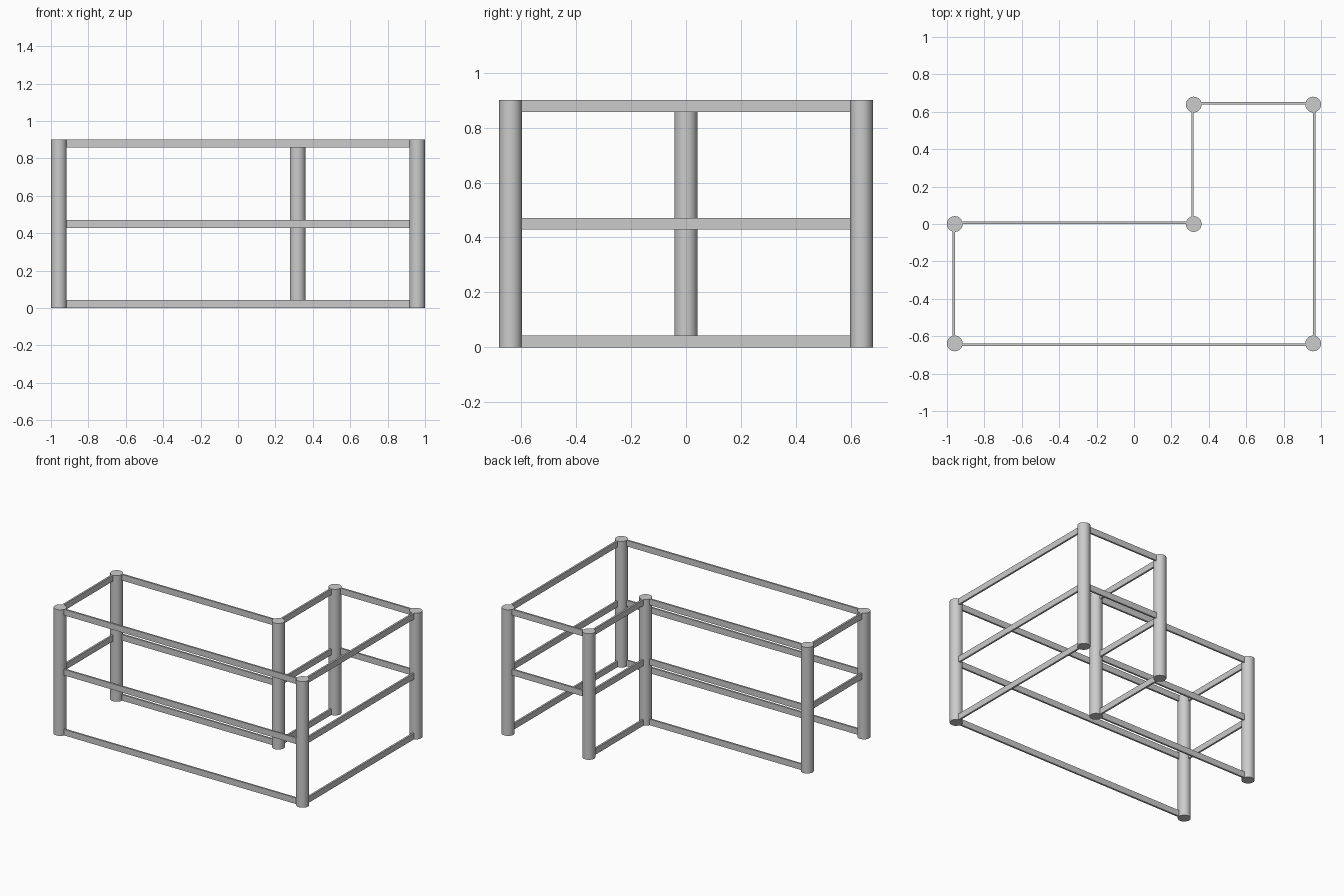
import bpy
from mathutils import Vector

if "Cube" in bpy.data.objects:
    bpy.data.objects.remove(bpy.data.objects["Cube"])

R = 0.042          # post radius
H = 0.90           # post height
U = 0.3193         # plan module
RAIL_H, RAIL_T = 0.043, 0.013

# L-shaped plan, counter-clockwise from the front left corner
corners = [Vector((x * U, y * U)) for x, y in
           [(-3, -2), (3, -2), (3, 2), (1, 2), (1, 0), (-3, 0)]]
sides = ["front", "right", "back", "inner_side", "inner_back", "left"]
levels = {"bottom": RAIL_H / 2, "middle": H / 2, "top": H - RAIL_H / 2}
open_bottom = {"back", "left"}   # the two short ends have no bottom rail


def post(name, p):
    bpy.ops.mesh.primitive_cylinder_add(vertices=32, radius=R, depth=H,
                                        location=(p.x, p.y, H / 2))
    bpy.context.object.name = name
    bpy.ops.object.shade_smooth_by_angle()


def rail(name, a, b, z):
    d = (b - a).normalized()
    out = Vector((d.y, -d.x))
    # flat bar fixed just outside the post centre line
    c = (a + b) / 2 + out * RAIL_T / 2
    length = (b - a).length - 2 * R + 0.01
    bpy.ops.mesh.primitive_cube_add(size=1, location=(c.x, c.y, z))
    o = bpy.context.object
    o.name = name
    if abs(d.x) > 0.5:
        o.scale = (length, RAIL_T, RAIL_H)
    else:
        o.scale = (RAIL_T, length, RAIL_H)


for i, side in enumerate(sides):
    a, b = corners[i], corners[(i + 1) % len(corners)]
    post(f"post_{i + 1}", a)
    for level, z in levels.items():
        if not (level == "bottom" and side in open_bottom):
            rail(f"{side}_{level}_rail", a, b, z)
